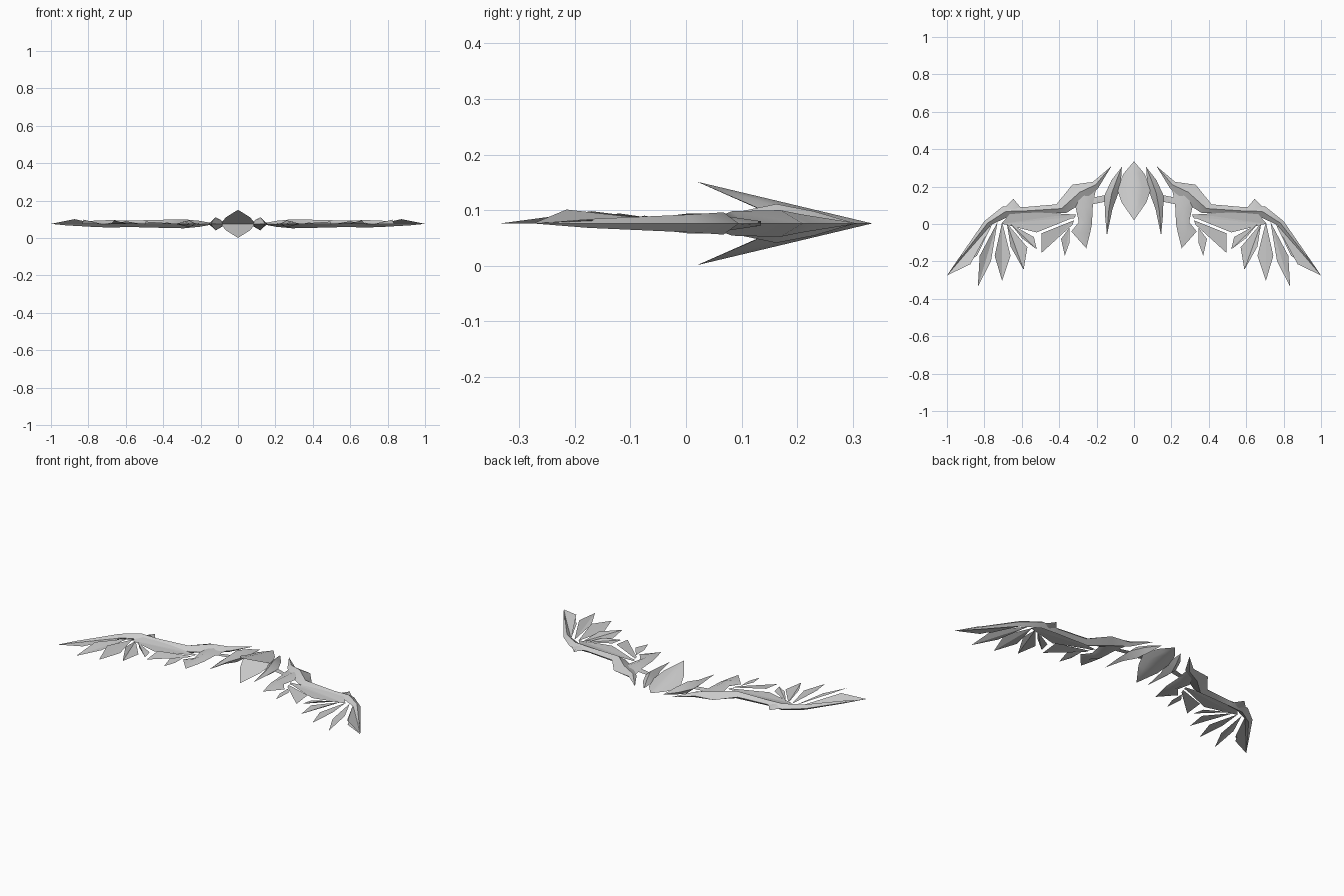
import bpy, bmesh, math

if "Cube" in bpy.data.objects:
    bpy.data.objects.remove(bpy.data.objects["Cube"], do_unlink=True)

MID = 0.076  # height of the flat middle plane

grey = bpy.data.materials.new("plain grey")
grey.use_nodes = True
grey.diffuse_color = (0.6, 0.6, 0.6, 1)
grey.node_tree.nodes["Principled BSDF"].inputs["Base Color"].default_value = (0.6, 0.6, 0.6, 1)


def add_part(name, verts, faces, smooth_angle=None):
    bm = bmesh.new()
    vs = [bm.verts.new(v) for v in verts]
    for f in faces:
        bm.faces.new([vs[i] for i in f])
    bmesh.ops.remove_doubles(bm, verts=bm.verts, dist=0.0005)
    bmesh.ops.recalc_face_normals(bm, faces=bm.faces)
    mesh = bpy.data.meshes.new(name)
    bm.to_mesh(mesh)
    bm.free()
    mesh.materials.append(grey)
    obj = bpy.data.objects.new(name, mesh)
    bpy.context.collection.objects.link(obj)
    if smooth_angle:
        bpy.ops.object.select_all(action="DESELECT")
        obj.select_set(True)
        bpy.context.view_layer.objects.active = obj
        bpy.ops.object.shade_smooth_by_angle(angle=math.radians(smooth_angle))
    return obj


def ridged_limb(name, stations, side):
    """Diamond-section limb; each station is (lead x, y, trail x, y, half height)."""
    verts, faces = [], []
    for ax, ay, bx, by, h in stations:
        cx, cy = (ax + bx) / 2, (ay + by) / 2
        verts += [(side * ax, ay, MID), (side * cx, cy, MID + h),
                  (side * bx, by, MID), (side * cx, cy, MID - h)]
    for s in range(len(stations) - 1):
        for k in range(4):
            a, b = 4 * s + k, 4 * s + (k + 1) % 4
            faces.append((a, b, b + 4, a + 4))
    return add_part(name, verts, faces, 50)


def blade(name, root, outer, tip, inner, lift, side):
    """Thin kite-shaped plate, its outer shoulder lifted."""
    pts = [(*root, MID), (*outer, MID + lift), (*tip, MID), (*inner, MID)]
    return add_part(name, [(side * x, y, z) for x, y, z in pts], [(0, 1, 2), (0, 2, 3)])


# Central shield: two shells joined at the front, forked apart by a valley behind
rim = [(0, 0.335, 0), (0.055, 0.27, 0), (0.092, 0.19, 0), (0.066, 0.115, 0.034), (0, 0.02, 0.075)]
verts, faces = [], []
for up in (1, -1):
    base = len(verts)
    for x, y, z in rim:
        top = 0.075 * (0.335 - y) / 0.315
        for t in (-1, -0.5, 0, 0.5, 1):
            verts.append((x * t, y, MID + up * (top + (z - top) * abs(t) ** 1.5)))
    verts.append((0, 0.19, MID))
    shell = [(2, c + 6, c + 5) for c in range(4)]
    for r in (1, 2):
        shell += [(5 * r + c, 5 * r + c + 1, 5 * r + c + 6, 5 * r + c + 5) for c in range(4)]
    shell += [(15 + c, 16 + c, 22) for c in range(4)]
    shell += [(10, 15, 25), (15, 22, 25), (22, 19, 25), (19, 14, 25)]
    faces += [tuple(base + i for i in f) for f in shell]
add_part("forked_shield", verts, faces, 60)

pod = [(0.065, 0.305, 0.065, 0.305, 0), (0.12, 0.235, 0.07, 0.225, 0.022),
       (0.157, 0.155, 0.082, 0.17, 0.035), (0.156, 0.06, 0.115, 0.08, 0.016),
       (0.145, -0.062, 0.145, -0.062, 0)]

arm = [(0.12, 0.31, 0.12, 0.31, 0), (0.22, 0.225, 0.19, 0.195, 0.016),
       (0.33, 0.21, 0.25, 0.13, 0.024), (0.415, 0.105, 0.36, 0.06, 0.022),
       (0.59, 0.09, 0.58, 0.05, 0.017), (0.70, 0.095, 0.67, 0.04, 0.02),
       (0.80, 0.015, 0.765, -0.005, 0.016), (0.935, -0.18, 0.91, -0.17, 0.008),
       (1.0, -0.275, 1.0, -0.275, 0)]

inner_limb = [(0.33, 0.17, 0.205, 0.18, 0.01), (0.31, 0.08, 0.22, 0.10, 0.018),
              (0.295, 0.01, 0.225, 0.0, 0.018), (0.335, -0.04, 0.235, -0.05, 0.012),
              (0.255, -0.13, 0.255, -0.13, 0)]

spur = [(0.60, 0.08, 0.70, 0.08, 0.012), (0.645, 0.135, 0.645, 0.135, 0.004)]

# Feathers fanning from the wing: root, outer shoulder, tip, inner shoulder, lift
feathers = [
    ((0.765, 0.0), (0.93, -0.175), (1.0, -0.275), (0.875, -0.215), 0.006),
    ((0.755, 0.005), (0.875, -0.215), (1.0, -0.275), (0.84, -0.17), 0.025),
    ((0.73, 0.01), (0.825, -0.17), (0.835, -0.335), (0.765, -0.20), 0.022),
    ((0.705, 0.01), (0.745, -0.17), (0.705, -0.305), (0.66, -0.17), 0.022),
    ((0.68, 0.005), (0.66, -0.12), (0.59, -0.245), (0.57, -0.125), 0.018),
    ((0.66, 0.0), (0.60, -0.075), (0.52, -0.135), (0.535, -0.07), 0.014),
    ((0.32, 0.02), (0.495, -0.05), (0.495, -0.155), (0.33, -0.005), 0.012),
    ((0.345, -0.02), (0.39, -0.08), (0.37, -0.17), (0.345, -0.10), 0.01),
]

for label, side in (("left", 1), ("right", -1)):
    ridged_limb(label + "_pod", pod, side)
    ridged_limb(label + "_wing_arm", arm, side)
    ridged_limb(label + "_inner_limb", inner_limb, side)
    ridged_limb(label + "_wing_spur", spur, side)
    for i, (root, outer, tip, inner, lift) in enumerate(feathers):
        blade(f"{label}_feather_{i + 1}", root, outer, tip, inner, lift, side)
    # Long covert plates under the arm and the strap joining the wing to the pod
    blade(label + "_upper_covert", (0.31, 0.05), (0.65, 0.07), (0.71, 0.0), (0.32, 0.03), 0.012, side)
    blade(label + "_lower_covert", (0.31, 0.04), (0.66, 0.05), (0.70, 0.0), (0.52, -0.045), 0.004, side)
    blade(label + "_strap", (0.15, 0.155), (0.225, 0.14), (0.225, 0.105), (0.15, 0.12), -0.004, side)
